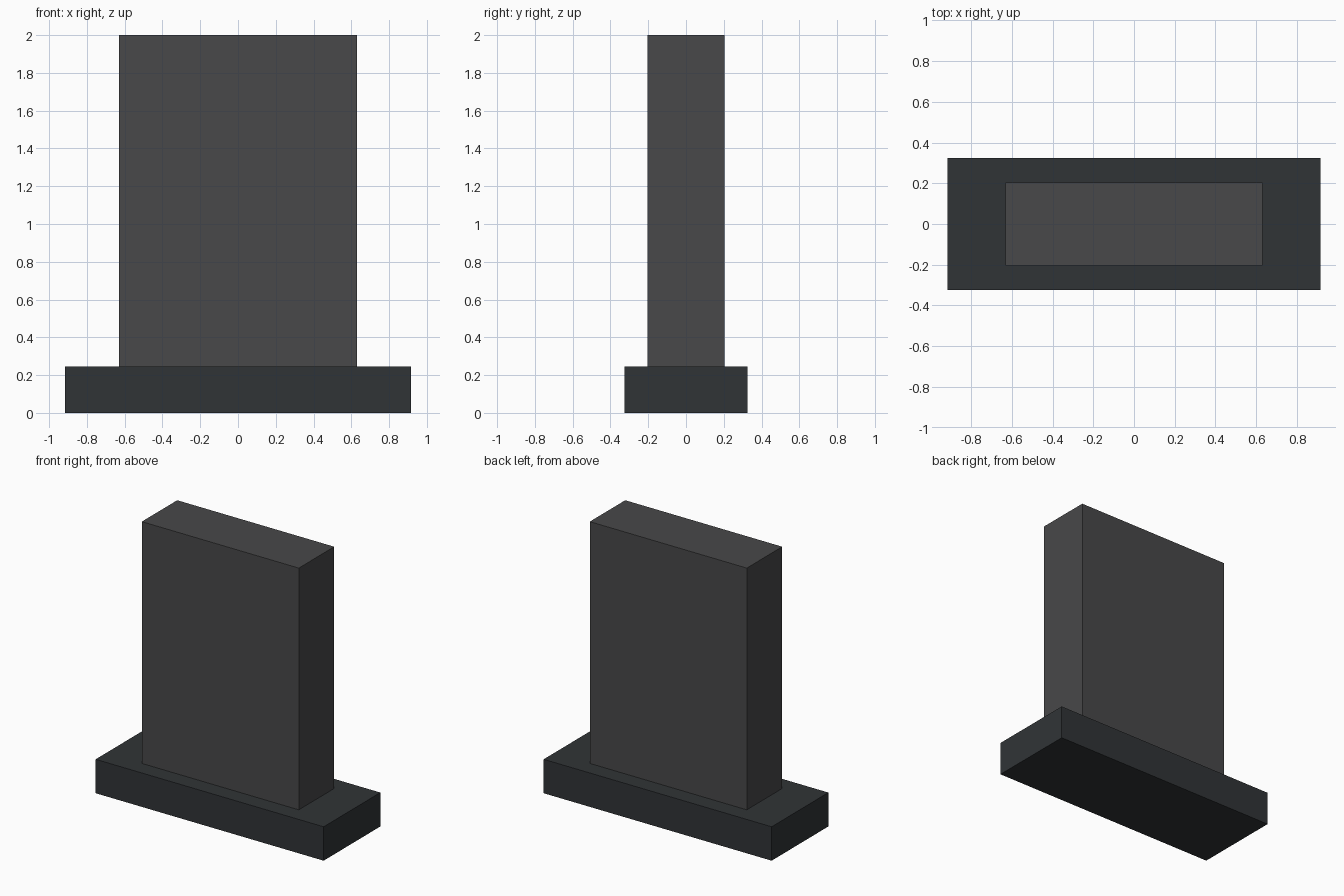
import bpy

if "Cube" in bpy.data.objects:
    bpy.data.objects.remove(bpy.data.objects["Cube"])


def box(name, size, bottom, color):
    """Axis-aligned box centred on x = y = 0, standing at height bottom."""
    bpy.ops.mesh.primitive_cube_add(size=1, location=(0, 0, bottom + size[2] / 2))
    obj = bpy.context.object
    obj.name = name
    obj.scale = size
    bpy.ops.object.transform_apply(location=False, rotation=False, scale=True)
    mat = bpy.data.materials.new(name + "_stone")
    mat.diffuse_color = (*color, 1)
    mat.use_nodes = True
    mat.node_tree.nodes["Principled BSDF"].inputs["Base Color"].default_value = mat.diffuse_color
    obj.data.materials.append(mat)
    return obj


BASE_HEIGHT = 0.246

# Wide plinth
box("base", (1.83, 0.65, BASE_HEIGHT), 0, (0.03, 0.034, 0.037))

# Upright slab resting on the plinth
box("upright_slab", (1.26, 0.406, 2 - BASE_HEIGHT), BASE_HEIGHT, (0.065, 0.065, 0.067))
